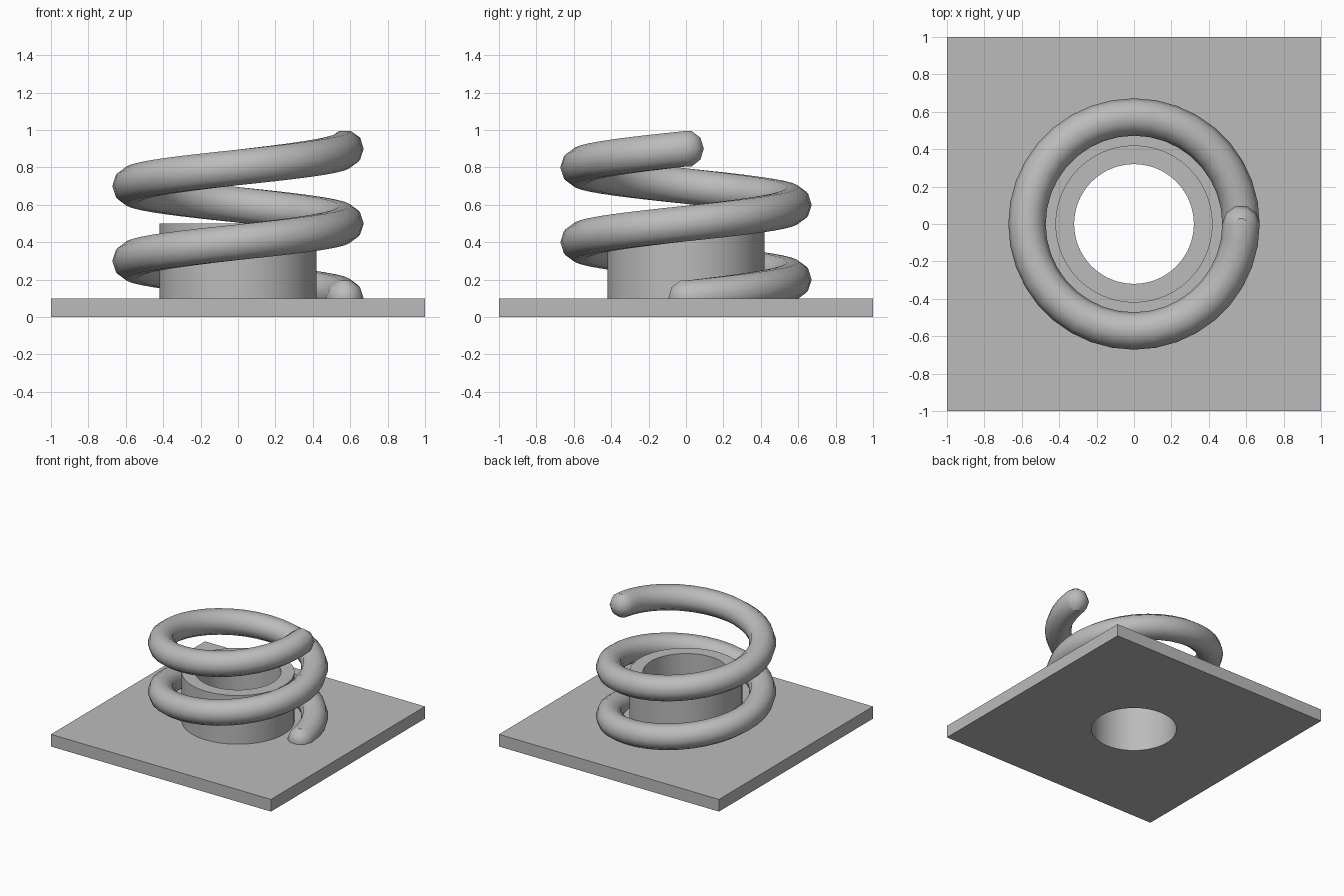
import bpy, bmesh
from math import sin, cos, pi, radians
from mathutils import Matrix, Vector

cube = bpy.data.objects.get("Cube")
if cube:
    bpy.data.objects.remove(cube, do_unlink=True)

grey = bpy.data.materials.new("plain grey")
grey.use_nodes = True
colour = (0.5, 0.5, 0.5, 1)
grey.diffuse_color = colour
grey.node_tree.nodes["Principled BSDF"].inputs["Base Color"].default_value = colour


def finish(name, bm, angle):
    bmesh.ops.recalc_face_normals(bm, faces=bm.faces)
    mesh = bpy.data.meshes.new(name)
    bm.to_mesh(mesh)
    bm.free()
    mesh.materials.append(grey)
    obj = bpy.data.objects.new(name, mesh)
    bpy.context.collection.objects.link(obj)
    bpy.ops.object.select_all(action="DESELECT")
    obj.select_set(True)
    bpy.context.view_layer.objects.active = obj
    bpy.ops.object.shade_smooth_by_angle(angle=radians(angle))


def bridge(bm, a, b, closed=True):
    for i in range(len(a) if closed else len(a) - 1):
        j = (i + 1) % len(a)
        bm.faces.new((a[i], a[j], b[j], b[i]))


def loop(bm, radius, z, square=False, n=80):
    verts = []
    for i in range(n):
        c, s = cos(2 * pi * i / n), sin(2 * pi * i / n)
        k = radius / max(abs(c), abs(s)) if square else radius
        verts.append(bm.verts.new((c * k, s * k, z)))
    return verts


HOLE, COLLAR, PLATE_TOP, COLLAR_TOP = 0.32, 0.42, 0.1, 0.5

# Square base plate with a round through hole
bm = bmesh.new()
rings = [loop(bm, HOLE, 0), loop(bm, 1, 0, True),
         loop(bm, 1, PLATE_TOP, True), loop(bm, HOLE, PLATE_TOP)]
for i in range(4):
    bridge(bm, rings[i], rings[(i + 1) % 4])
finish("base_plate", bm, 30)

# Hollow collar standing on the plate
bm = bmesh.new()
rings = [loop(bm, COLLAR, PLATE_TOP), loop(bm, COLLAR, COLLAR_TOP),
         loop(bm, HOLE, COLLAR_TOP), loop(bm, HOLE, PLATE_TOP)]
for a, b in zip(rings, rings[1:]):
    bridge(bm, a, b)
finish("collar", bm, 30)

# Coil spring: ten-sided section swept up a helix, with rounded ends
COIL_R, WIRE_R, START_Z, PITCH, TURNS, STEPS = 0.572, 0.1, 0.1, 0.4, 2, 36


def column(bm, turn, azimuth):
    """One meridian of a faceted ball centred on the helix."""
    place = Matrix.Rotation(turn * 2 * pi, 4, "Z")
    verts = []
    for k in range(5):
        lat = (k + 0.5) * pi / 5
        r = WIRE_R * sin(lat)
        p = Vector((COIL_R + r * cos(azimuth), r * sin(azimuth),
                    START_Z + PITCH * turn + WIRE_R * cos(lat)))
        verts.append(bm.verts.new(place @ p))
    return verts


bm = bmesh.new()
sections = []
for i in range(TURNS * STEPS + 1):
    t = i / STEPS
    sections.append((column(bm, t, 0), column(bm, t, pi)))
for (o1, n1), (o2, n2) in zip(sections, sections[1:]):
    bridge(bm, o1 + n1[::-1], o2 + n2[::-1])
for (outer, inner), turn, side in ((sections[0], 0, -1), (sections[-1], TURNS, 1)):
    cols = [outer] + [column(bm, turn, side * k * pi / 5) for k in range(1, 5)] + [inner]
    for a, b in zip(cols, cols[1:]):
        bridge(bm, a, b, closed=False)
    bm.faces.new([c[0] for c in cols])
    bm.faces.new([c[-1] for c in cols])
finish("coil_spring", bm, 37)
